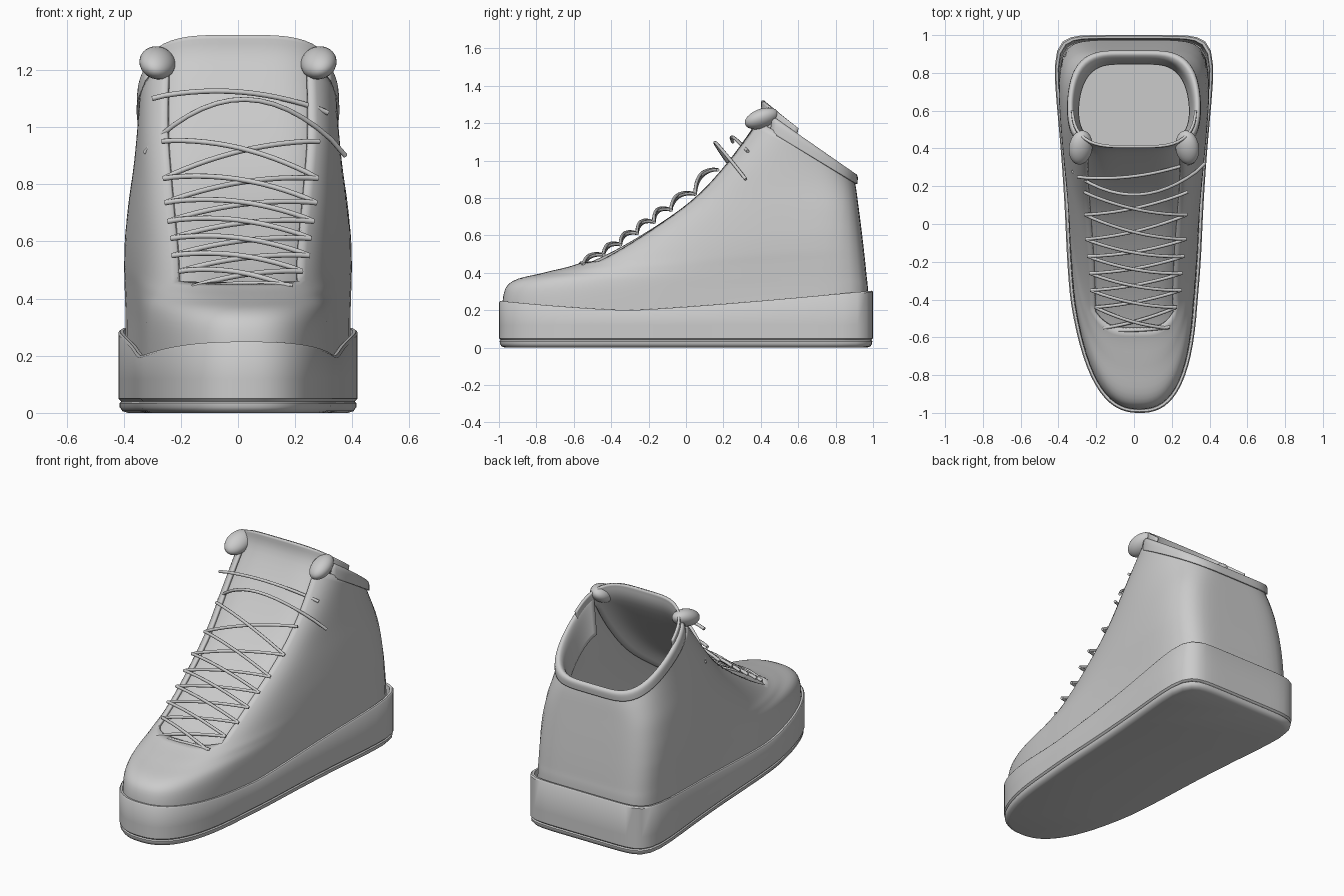
import bpy, bmesh, math
from mathutils import Vector

if "Cube" in bpy.data.objects:
    bpy.data.objects.remove(bpy.data.objects["Cube"])

N = 88    # columns round each ring
SUB = 5   # rows between key rings


def ring(k, top=None):
    """Slanted rounded outline. k = front y, front z, back y, back z,
    half-width front / middle / back, roundness front / back."""
    yf, zf, yb, zb, wf, wm, wb, nf, nb = k
    pts = []
    for i in range(N):
        a = 2 * math.pi * i / N
        c, s = math.cos(a), math.sin(a)
        n = nf if c > 0 else nb
        r = (abs(c) ** n + abs(s) ** n) ** (-1 / n)
        u = -r * c
        w = wm + (wb - wf) / 2 * u + ((wf + wb) / 2 - wm) * u * u
        y = (yf + yb) / 2 + (yb - yf) / 2 * u
        z = top(y) if top else zf + (zb - zf) * (u + 1) / 2
        pts.append((w * r * s + 0.05 * max(0, -y - .4), y, z))
    return pts


def smooth_keys(keys):
    """Catmull-Rom rows between the key rings."""
    out = []
    for i in range(len(keys) - 1):
        p0, p1, p2 = keys[max(i - 1, 0)], keys[i], keys[i + 1]
        p3 = keys[min(i + 2, len(keys) - 1)]
        for j in range(SUB):
            t = j / SUB
            out.append([0.5 * (2 * b + (c - a) * t + (2 * a - 5 * b + 4 * c - d) * t * t
                               + (3 * b - a - 3 * c + d) * t ** 3)
                        for a, b, c, d in zip(p0, p1, p2, p3)])
    return out + [list(keys[-1])]


def finish(ob, angle=40):
    bpy.ops.object.select_all(action='DESELECT')
    ob.select_set(True)
    bpy.context.view_layer.objects.active = ob
    bpy.ops.object.shade_smooth_by_angle(angle=math.radians(angle))


def loft(name, rings, keep=lambda r, c: True, caps=False, thick=0):
    bm = bmesh.new()
    vs = [[bm.verts.new(p) for p in row] for row in rings]
    for r in range(len(vs) - 1):
        for c in range(N):
            if keep(r, c):
                d = (c + 1) % N
                bm.faces.new((vs[r][c], vs[r][d], vs[r + 1][d], vs[r + 1][c]))
    if caps:
        bm.faces.new(vs[0])
        bm.faces.new(vs[-1])
    bmesh.ops.delete(bm, geom=[v for v in bm.verts if not v.link_faces], context='VERTS')
    bmesh.ops.recalc_face_normals(bm, faces=bm.faces)
    me = bpy.data.meshes.new(name)
    bm.to_mesh(me)
    bm.free()
    ob = bpy.data.objects.new(name, me)
    bpy.context.collection.objects.link(ob)
    if thick:
        m = ob.modifiers.new("thickness", 'SOLIDIFY')
        m.thickness, m.offset = thick, 0
    finish(ob)
    return ob


# Sole: wavy-topped wall with a thin tread below
def rim(y):
    if y < -0.3:
        return 0.2 + 0.05 * ((-0.3 - y) / 0.7) ** 1.4
    return 0.2 + 0.105 * ((y + 0.3) / 1.3) ** 1.2


def sole_ring(i, z=0.0, top=None):
    return ring((-1 + i, z, 1 - i, z, .365 - i, .363 - i, .455 - i, 2.45, 8), top)


loft("midsole", [sole_ring(.01, .04), sole_ring(.0, .05), sole_ring(0, .12),
                 sole_ring(0, top=lambda y: rim(y) - .008), sole_ring(.006, top=rim),
                 sole_ring(.018, top=rim), sole_ring(.022, top=lambda y: rim(y) - .03),
                 sole_ring(.03, .15)], caps=True)
loft("outsole", [sole_ring(.035, 0), sole_ring(.015, .006), sole_ring(.005, .02),
                 sole_ring(.004, .034), sole_ring(.012, .042)], caps=True)

# Upper: shell with an open throat
UP = [(-.97, .10, .965, .10, .335, .335, .425, 2.45, 7),
      (-.97, .27, .965, .30, .335, .335, .425, 2.45, 7),
      (-.92, .35, .958, .38, .32, .337, .423, 2.5, 7),
      (-.75, .395, .949, .47, .29, .342, .42, 2.8, 6.8),
      (-.55, .45, .94, .55, .26, .35, .412, 3.8, 6.6),
      (-.30, .575, .928, .65, .255, .358, .395, 5, 6.3),
      (.00, .775, .915, .75, .275, .362, .362, 6, 6),
      (.20, .98, .903, .84, .295, .352, .315, 6, 5.5),
      (.37, 1.22, .89, .91, .30, .335, .26, 4.5, 5)]
rows = smooth_keys(UP)
THROAT = 10
loft("upper", [ring(k) for k in rows],
     keep=lambda r, c: r < 4 * SUB or THROAT <= c < N - THROAT, thick=.016)

# Tongue: follows the throat from beneath and rises above the collar
d = (.014, -.010, -.02, -.01, -.010, -.010, -.010, 0, 0)
tk = [tuple(a + b for a, b in zip(k, d)) for k in UP[3:]]
tk.append((.41, 1.322, .90, .94, .29, .325, .26, 4, 5))
LOW, HIGH = 13, 19
loft("tongue", [ring(k) for k in smooth_keys(tk)],
     keep=lambda r, c: min(c, N - 1 - c) < (HIGH if r >= 5 * SUB else LOW), thick=.014)

# Collar folded over the opening
collar = [(.42, 1.05, .85, .74, .26, .295, .22, 4.5, 5),
          (.41, 1.22, .87, .88, .28, .315, .24, 4.5, 5),
          (.40, 1.275, .895, .922, .285, .33, .255, 4.5, 5),
          (.385, 1.265, .912, .915, .30, .345, .272, 4.5, 5),
          (.375, 1.20, .91, .875, .305, .348, .28, 4.5, 5)]
loft("collar", [ring(k) for k in smooth_keys(collar)],
     keep=lambda r, c: 13 <= c < N - 13, thick=.012)

# Rolled pads at the top of the lacing
for side, s in (("left", -1), ("right", 1)):
    bpy.ops.mesh.primitive_uv_sphere_add(segments=24, ring_count=14, radius=1,
                                         location=(s * .282, .405, 1.225),
                                         rotation=(math.radians(20), math.radians(-s * 20), 0))
    pad = bpy.context.object
    pad.name = side + "_collar_pad"
    pad.scale = (.064, .095, .05)
    finish(pad)


# Laces
def lace(name, pts):
    cu = bpy.data.curves.new(name, 'CURVE')
    cu.dimensions = '3D'
    cu.bevel_depth, cu.bevel_resolution, cu.use_fill_caps = .009, 2, True
    sp = cu.splines.new('POLY')
    sp.points.add(len(pts) - 1)
    for p, q in zip(sp.points, pts):
        p.co = (*q, 1)
    ob = bpy.data.objects.new(name, cu)
    bpy.context.collection.objects.link(ob)


def arc(a, b, lift):
    """Strand from a to b, lifted away from the throat."""
    a, b, out = Vector(a), Vector(b), Vector((0, -.6, .8))
    return [a.lerp(b, i / 14) + out * lift * math.sin(math.pi * i / 14) ** .8
            for i in range(15)]


eyelets = [(.18, -.55, .44), (.225, -.44, .495), (.25, -.35, .55), (.255, -.26, .61),
           (.265, -.17, .67), (.275, -.08, .735), (.28, .05, .82), (.285, .17, .95)]
for i in range(len(eyelets) - 1):
    (xa, ya, za), (xb, yb, zb) = eyelets[i], eyelets[i + 1]
    lift = .022 + .003 * i
    lace(f"lace_{i}_left", arc((-xa + .02, ya, za), (xb, yb, zb), lift))
    lace(f"lace_{i}_right", arc((xa, ya, za), (-xb + .02, yb, zb), lift + .012))
lace("lace_toe_bar", arc((-.14, -.56, .435), (.19, -.545, .445), .015))
lace("lace_top_bar", arc((-.30, .25, 1.10), (.315, .33, 1.05), .06))
lace("lace_top_loop", arc((-.325, .28, .91), (.375, .32, .90), .24))
